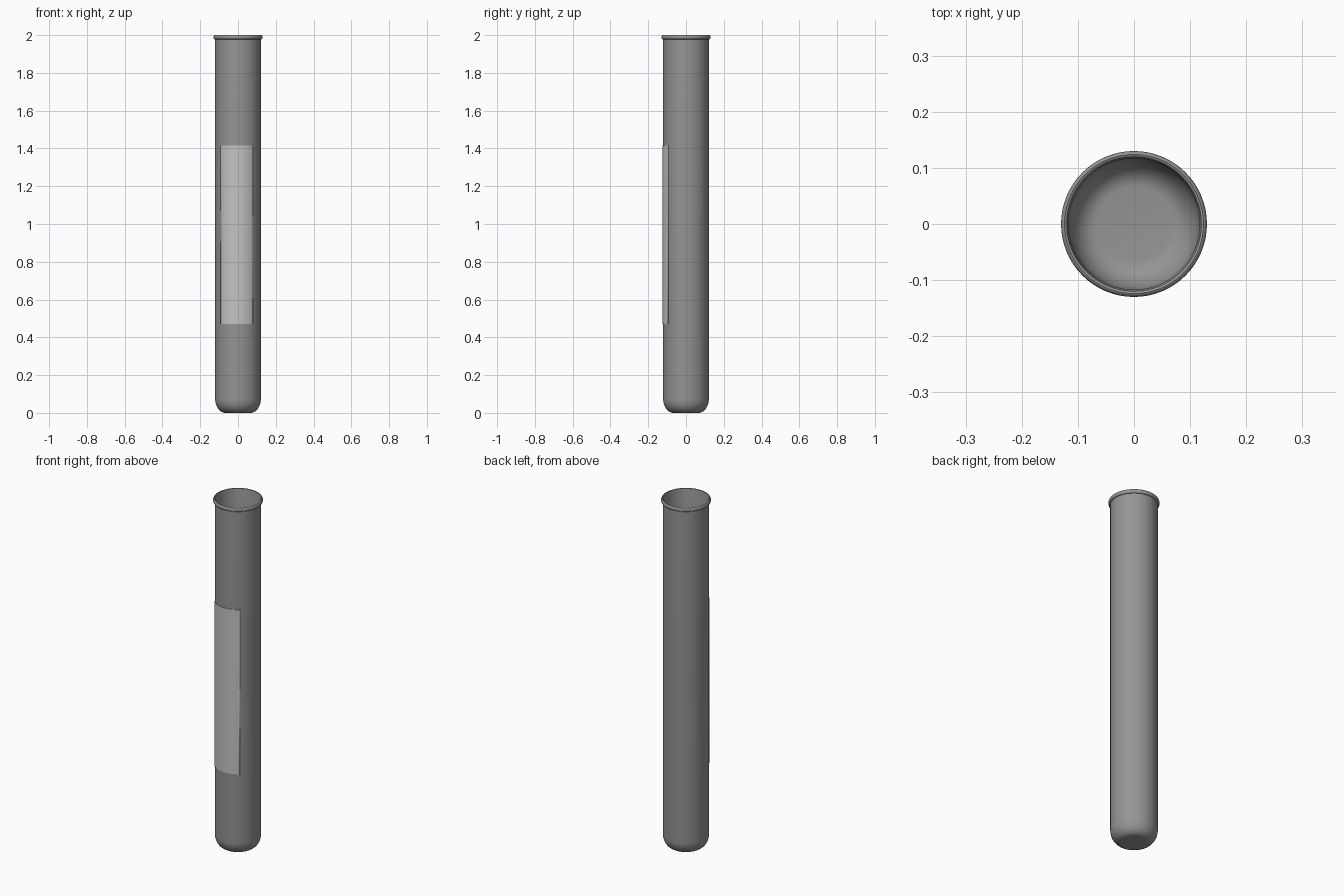
import bpy
import bmesh
import math

cube = bpy.data.objects.get("Cube")
if cube:
    bpy.data.objects.remove(cube)


def material(name, grey):
    mat = bpy.data.materials.new(name)
    mat.use_nodes = True
    colour = (grey, grey, grey, 1)
    mat.diffuse_color = colour
    mat.node_tree.nodes["Principled BSDF"].inputs["Base Color"].default_value = colour
    return mat


def revolve(name, profile, start, end, steps, mat):
    """Spin a radius/height profile about z between two angles in degrees."""
    bm = bmesh.new()
    a = math.radians(start)
    verts = [bm.verts.new((r * math.cos(a), r * math.sin(a), z)) for r, z in profile]
    edges = [bm.edges.new(pair) for pair in zip(verts, verts[1:])]
    bmesh.ops.spin(bm, geom=verts + edges, cent=(0, 0, 0), axis=(0, 0, 1),
                   angle=math.radians(end - start), steps=steps)
    bmesh.ops.remove_doubles(bm, verts=bm.verts, dist=0.00005)
    bmesh.ops.recalc_face_normals(bm, faces=bm.faces)
    mesh = bpy.data.meshes.new(name)
    bm.to_mesh(mesh)
    bm.free()
    mesh.materials.append(mat)
    obj = bpy.data.objects.new(name, mesh)
    bpy.context.collection.objects.link(obj)
    bpy.ops.object.select_all(action='DESELECT')
    obj.select_set(True)
    bpy.context.view_layer.objects.active = obj
    bpy.ops.object.shade_smooth_by_angle(angle=math.radians(40))
    return obj


def arc(r, z, rx, rz, start, end, n):
    """Points on an elliptical arc around (r, z)."""
    angles = [math.radians(start + (end - start) * i / n) for i in range(n + 1)]
    return [(r + rx * math.cos(t), z + rz * math.sin(t)) for t in angles]


glass = material("grey glass", 0.3)
paper = material("pale label", 0.55)

# Hollow tube with rounded foot and rolled lip, as one closed wall
outer, inner = 0.121, 0.117
profile = [(0, 0)]
profile += arc(0.066, 0.075, outer - 0.066, 0.075, -90, 0, 10)
profile += [(outer, 1.978)]
profile += arc(0.124, 1.989, 0.006, 0.011, -90, 90, 8)
profile += [(0.120, 1.998), (inner, 1.985)]
profile += arc(0.066, 0.080, inner - 0.066, 0.075, 0, -90, 10)
profile += [(0, 0.005)]
revolve("test_tube", profile, 0, 360, 64, glass)

# Curved label wrapped on the front
label_profile = [(0.1215, 0.47), (0.124, 0.47), (0.124, 1.415), (0.1215, 1.415), (0.1215, 0.47)]
label = revolve("front_label", label_profile, 222, 310, 20, paper)
bm = bmesh.new()
bm.from_mesh(label.data)
bmesh.ops.holes_fill(bm, edges=bm.edges)
bmesh.ops.recalc_face_normals(bm, faces=bm.faces)
bm.to_mesh(label.data)
bm.free()
